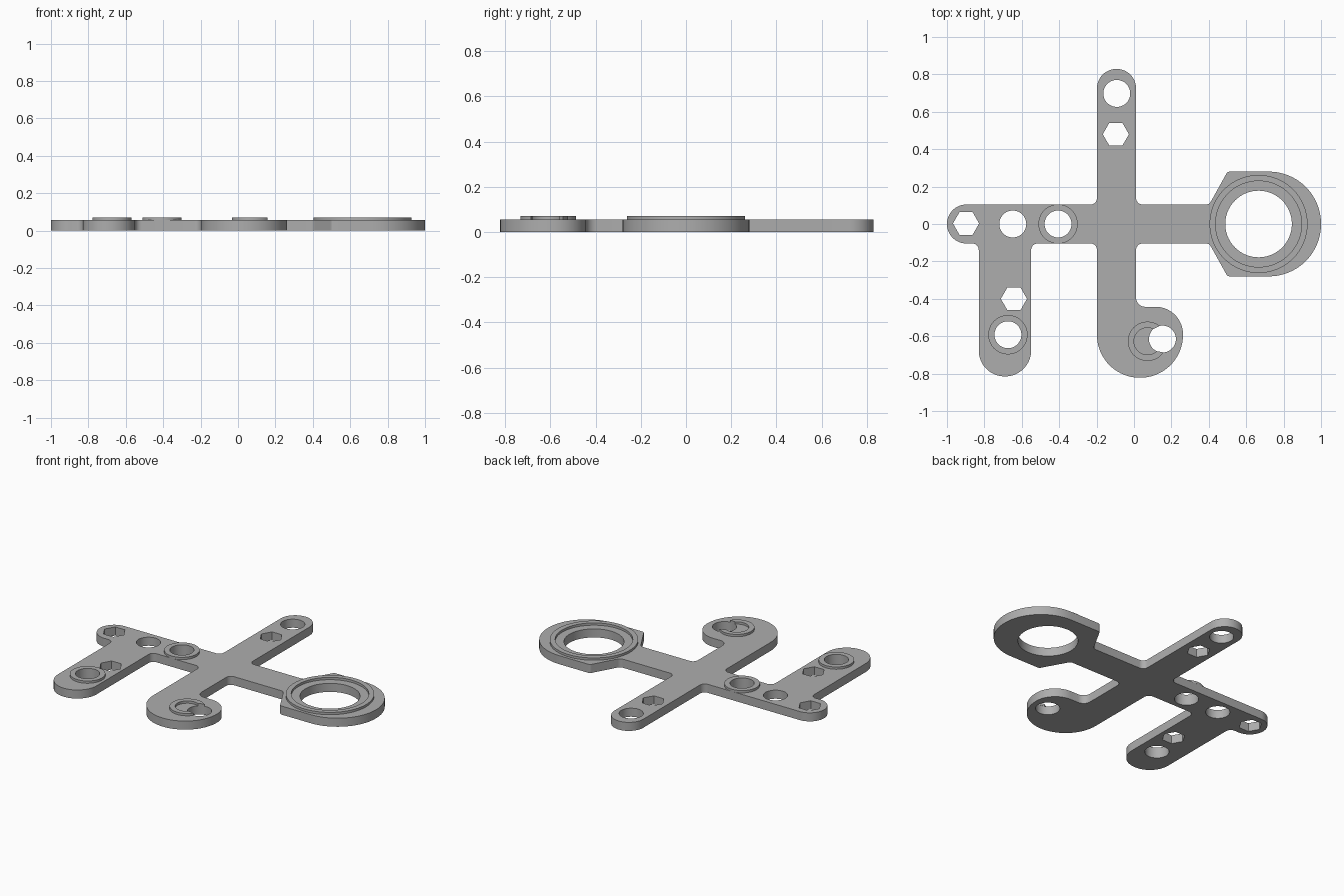
import bpy
import bmesh
from math import sin, cos, tan, pi, acos, atan2, hypot, radians
from mathutils import Vector

cube = bpy.data.objects.get("Cube")
if cube:
    bpy.data.objects.remove(cube, do_unlink=True)

PLATE = 0.056   # plate thickness
TOP = 0.071     # top of the raised rims
HOLE = 0.072    # round hole radius
RIM = 0.105     # outer radius of a small rim

grey = bpy.data.materials.new("grey plastic")
grey.use_nodes = True
colour = (0.42, 0.42, 0.42, 1)
grey.diffuse_color = colour
grey.node_tree.nodes["Principled BSDF"].inputs["Base Color"].default_value = colour


def arc(x, y, r, start=0.0, end=2 * pi, n=64):
    """Points along an arc, both ends included."""
    return [(x + r * cos(start + (end - start) * i / n),
             y + r * sin(start + (end - start) * i / n)) for i in range(n + 1)]


def circle(x, y, r, n=64):
    return arc(x, y, r, n=n)[:-1]


def rounded(corners):
    """Closed outline from (x, y, radius) corners, each replaced by a fillet."""
    points = []
    for i, (x, y, r) in enumerate(corners):
        p = Vector((x, y))
        a = (Vector(corners[i - 1][:2]) - p).normalized()
        b = (Vector(corners[(i + 1) % len(corners)][:2]) - p).normalized()
        half = a.angle(b) / 2
        centre = p + (a + b).normalized() * r / sin(half)
        start = p + a * r / tan(half) - centre
        sweep = start.angle_signed(p + b * r / tan(half) - centre)
        n = 20 if r > 0.08 else 8
        for k in range(n + 1):
            t = atan2(start.y, start.x) - sweep * k / n
            points.append((centre.x + r * cos(t), centre.y + r * sin(t)))
    return points


def slab(name, loops, z0, z1):
    """Solid slab from an outer loop and any number of hole loops."""
    bm = bmesh.new()
    for loop in loops:
        verts = [bm.verts.new((x, y, z0)) for x, y in loop]
        for i, v in enumerate(verts):
            bm.edges.new((verts[i - 1], v))
    bmesh.ops.remove_doubles(bm, verts=bm.verts[:], dist=0.0002)
    bmesh.ops.triangle_fill(bm, use_beauty=True, use_dissolve=False,
                            edges=bm.edges[:], normal=(0, 0, 1))
    new = bmesh.ops.extrude_face_region(bm, geom=bm.faces[:], use_keep_orig=True)
    lifted = [g for g in new["geom"] if isinstance(g, bmesh.types.BMVert)]
    bmesh.ops.translate(bm, verts=lifted, vec=(0, 0, z1 - z0))
    bmesh.ops.recalc_face_normals(bm, faces=bm.faces[:])
    mesh = bpy.data.meshes.new(name)
    bm.to_mesh(mesh)
    bm.free()
    mesh.materials.append(grey)
    obj = bpy.data.objects.new(name, mesh)
    bpy.context.collection.objects.link(obj)
    bpy.ops.object.select_all(action='DESELECT')
    obj.select_set(True)
    bpy.context.view_layer.objects.active = obj
    bpy.ops.object.shade_smooth_by_angle(angle=radians(30))
    return obj


# Outline of the flat plate, counter-clockwise from the left end
A = 0.104       # half width of the cross arm
F = 0.035       # inner corner fillet
outline = rounded([
    (-1.0, A, 0.1035), (-1.0, -A, 0.1035),
    # short leg
    (-0.83, -A, F), (-0.83, -0.815, 0.139), (-0.55, -0.815, 0.139), (-0.55, -A, F),
    # hooked leg
    (-0.198, -A, F), (-0.198, -0.822, 0.229), (0.262, -0.822, 0.229),
    (0.262, -0.443, 0.146), (0.011, -0.443, 0.05), (0.011, -A, F),
    # large ring head
    (0.402, -A, 0.03), (0.5, -0.28, 0.02), (1.0, -0.28, 0.279),
    (1.0, 0.28, 0.279), (0.5, 0.28, 0.02), (0.402, A, 0.03),
    # upper arm
    (0.011, A, F), (0.011, 0.829, 0.104), (-0.198, 0.829, 0.104), (-0.198, A, F),
])

# Holes through the plate
HEAD = (0.666, 0.0)
HOOK_HOLE = (0.152, -0.615)
HOOK_RIM = (0.072, -0.627)
RIMMED = {"arm_rim": (-0.406, 0.0), "leg_rim": (-0.674, -0.592)}
plain = [(-0.648, 0.0), (-0.092, 0.698), HOOK_HOLE]
hexes = [(-0.898, 0.003), (-0.642, -0.4), (-0.097, 0.48)]
holes = [circle(*p, HOLE) for p in plain + list(RIMMED.values())]
holes += [circle(*p, 0.07, 6) for p in hexes]
holes.append(circle(*HEAD, 0.178, 96))
slab("plate", [outline] + holes, 0, PLATE)

# Raised rims
for name, p in RIMMED.items():
    slab(name, [circle(*p, RIM), circle(*p, HOLE)], PLATE, TOP)
slab("head_rim", [circle(*HEAD, 0.262, 96), circle(*HEAD, 0.23, 96)], PLATE, TOP)

# Open rim on the hook, interrupted by the hole beside it
dx, dy = HOOK_HOLE[0] - HOOK_RIM[0], HOOK_HOLE[1] - HOOK_RIM[1]
d, heading = hypot(dx, dy), atan2(dy, dx)


def open_arc(r):
    gap = acos((d * d + r * r - HOLE * HOLE) / (2 * d * r))
    return arc(*HOOK_RIM, r, heading + gap, heading + 2 * pi - gap)


slab("hook_rim", [open_arc(RIM) + open_arc(HOLE)[::-1]], PLATE, TOP)
